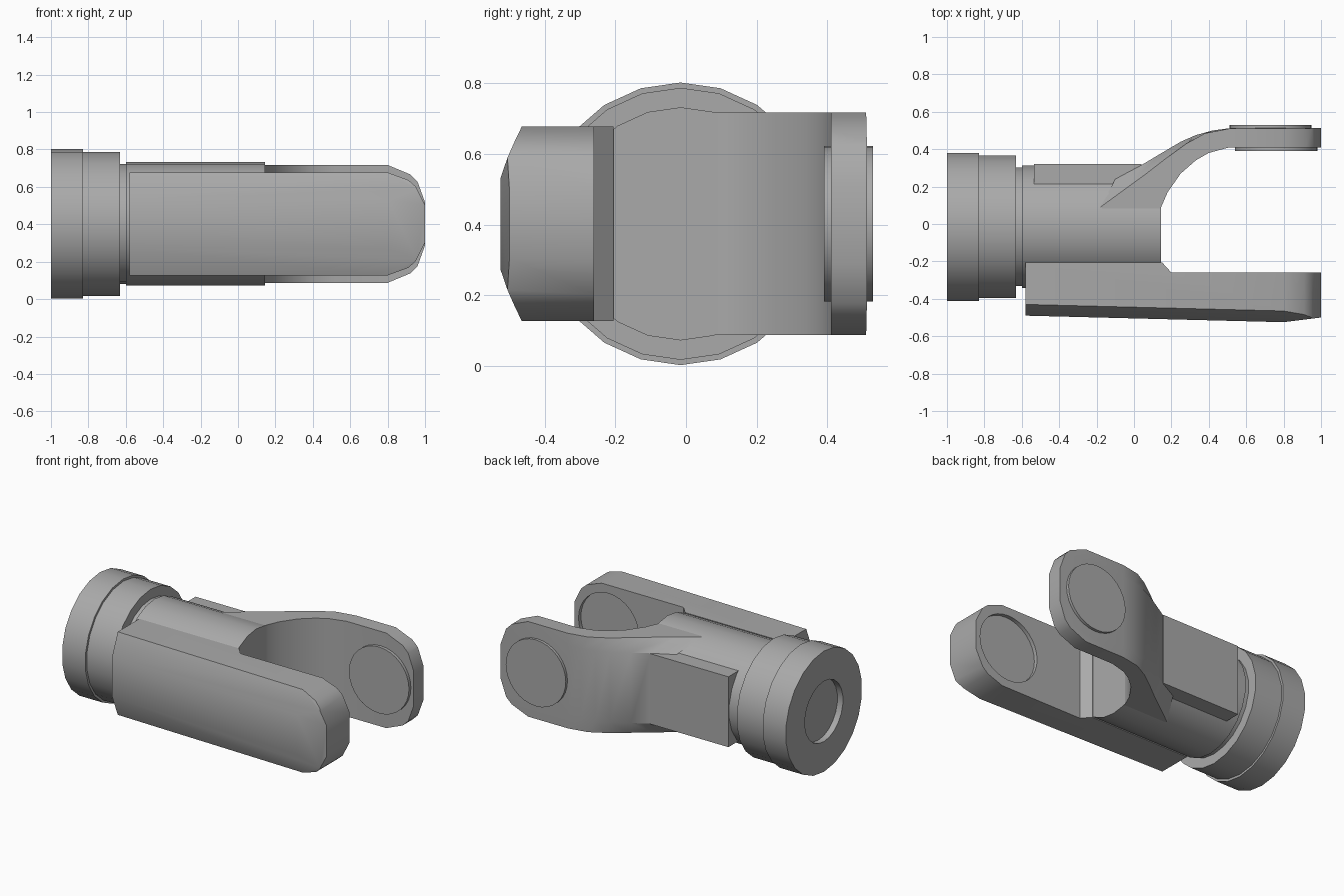
import bpy, bmesh, math
from mathutils import Vector, Matrix

if "Cube" in bpy.data.objects:
    bpy.data.objects.remove(bpy.data.objects["Cube"], do_unlink=True)

AXIS_Y, AXIS_Z = -0.015, 0.402

steel = bpy.data.materials.new("grey_steel")
steel.use_nodes = True
steel.diffuse_color = (0.4, 0.4, 0.4, 1)
steel.node_tree.nodes["Principled BSDF"].inputs["Base Color"].default_value = (0.4, 0.4, 0.4, 1)


def finish(name, bm, smooth=True):
    bmesh.ops.remove_doubles(bm, verts=bm.verts, dist=0.0005)
    bmesh.ops.recalc_face_normals(bm, faces=bm.faces)
    mesh = bpy.data.meshes.new(name)
    bm.to_mesh(mesh)
    bm.free()
    mesh.materials.append(steel)
    obj = bpy.data.objects.new(name, mesh)
    bpy.context.collection.objects.link(obj)
    if smooth:
        bpy.ops.object.select_all(action='DESELECT')
        obj.select_set(True)
        bpy.context.view_layer.objects.active = obj
        bpy.ops.object.shade_smooth_by_angle(angle=math.radians(30))
    return obj


def slice_off(bm, point, normal):
    """Cut away everything in front of a plane and cap the cut."""
    geom = bm.verts[:] + bm.edges[:] + bm.faces[:]
    cut = bmesh.ops.bisect_plane(bm, geom=geom, plane_co=point, plane_no=normal,
                                 dist=0.0001, clear_outer=True)["geom_cut"]
    edges = [e for e in cut if isinstance(e, bmesh.types.BMEdge) and e.is_boundary]
    if edges:
        bmesh.ops.edgeloop_fill(bm, edges=edges)


def round_tip(bm, outline):
    """Trim the end of an arm to a faceted round, above and below the axis."""
    for (x0, h0), (x1, h1) in zip(outline, outline[1:]):
        for side in (1, -1):
            slice_off(bm, Vector((x0, 0, AXIS_Z + side * h0)),
                      Vector((h0 - h1, 0, side * (x1 - x0))).normalized())


def disc(name, x, y0, y1, radius):
    bm = bmesh.new()
    place = Matrix.Translation((x, (y0 + y1) / 2, AXIS_Z)) @ Matrix.Rotation(math.pi / 2, 4, 'X')
    bmesh.ops.create_cone(bm, cap_ends=True, segments=32, radius1=radius, radius2=radius,
                          depth=y1 - y0, matrix=place)
    return finish(name, bm)


# Turned barrel with stepped collar and shallow end bore
profile = [(-0.96, 0), (-0.96, 0.2), (-1, 0.2), (-1, 0.4), (-0.83, 0.4), (-0.83, 0.385),
           (-0.63, 0.385), (-0.63, 0.32), (-0.6, 0.32), (-0.6, 0.33), (0.145, 0.33), (0.145, 0)]
bm = bmesh.new()
verts = [bm.verts.new((x, AXIS_Y, AXIS_Z + r)) for x, r in profile]
edges = [bm.edges.new(pair) for pair in zip(verts, verts[1:])]
bmesh.ops.spin(bm, geom=verts + edges, cent=(0, AXIS_Y, AXIS_Z), axis=(1, 0, 0),
               angle=math.tau, steps=22, use_duplicate=False)
finish("barrel_and_collar", bm)

# Flat pad on the back of the barrel
bm = bmesh.new()
bmesh.ops.create_cube(bm, size=1, matrix=Matrix.Translation((-0.2475, 0.21, AXIS_Z))
                      @ Matrix.Diagonal((0.575, 0.22, 0.466, 1)))
finish("back_pad", bm, smooth=False)

# Front arm: plan outline extruded upward, then chamfered and rounded
plan = [(-0.58, -0.205), (0.15, -0.205), (0.2, -0.26), (1, -0.26),
        (1, -0.5), (0.8, -0.525), (-0.58, -0.49)]
HALF = 0.275
bm = bmesh.new()
base = bm.faces.new([bm.verts.new((x, y, AXIS_Z - HALF)) for x, y in plan])
top = bmesh.ops.extrude_face_region(bm, geom=[base])["geom"]
bmesh.ops.translate(bm, vec=(0, 0, 2 * HALF),
                    verts=[v for v in top if isinstance(v, bmesh.types.BMVert)])
for side in (1, -1):
    a = Vector((-0.58, -0.49, AXIS_Z + side * 0.13))
    b = Vector((0.8, -0.525, AXIS_Z + side * 0.13))
    c = Vector((-0.58, -0.43, AXIS_Z + side * HALF))
    normal = (b - a).cross(c - a).normalized()
    slice_off(bm, a, normal if normal.z * side > 0 else -normal)
round_tip(bm, [(0.8, HALF), (0.91, 0.235), (0.95, 0.2), (1, 0.1)])
front_arm = finish("front_arm", bm)

# Round recess in the inner face of the front arm
cutter = disc("recess_cutter", 0.75, -0.285, -0.2, 0.22)
cutter.hide_render = True
mod = front_arm.modifiers.new("recess", 'BOOLEAN')
mod.operation = 'DIFFERENCE'
mod.solver = 'EXACT'
mod.object = cutter
bpy.ops.object.select_all(action='DESELECT')
bpy.context.view_layer.objects.active = front_arm
front_arm.select_set(True)
bpy.ops.object.modifier_apply(modifier=mod.name)
bpy.data.objects.remove(cutter, do_unlink=True)

# Back arm: loft of sections (inner point, outer rim point, outer middle point)
sections = [((0.12, -0.1), (-0.18, 0.09), (-0.1, 0.24)),
            ((0.145, 0.09), (-0.05, 0.185), (0.04, 0.315)),
            ((0.18, 0.17), (0.06, 0.265), (0.14, 0.375)),
            ((0.25, 0.27), (0.17, 0.35), (0.25, 0.44)),
            ((0.33, 0.34), (0.28, 0.43), (0.33, 0.475)),
            ((0.4, 0.38), (0.38, 0.485), (0.42, 0.5)),
            ((0.51, 0.41), (0.51, 0.51), (0.51, 0.512)),
            ((1, 0.41), (1, 0.51), (1, 0.512))]
TALL, MID = 0.315, 0.233
bm = bmesh.new()
rings = []
for inner, rim, middle in sections:
    corners = [(inner, -TALL), (inner, TALL), (rim, TALL),
               (middle, MID), (middle, -MID), (rim, -TALL)]
    rings.append([bm.verts.new((p[0], p[1], AXIS_Z + h)) for p, h in corners])
for r0, r1 in zip(rings, rings[1:]):
    for i in range(6):
        j = (i + 1) % 6
        bm.faces.new((r0[i], r0[j], r1[j], r1[i]))
bm.faces.new(rings[0])
bm.faces.new(rings[-1])
round_tip(bm, [(0.8, TALL), (0.92, 0.265), (0.96, 0.225), (1, 0.115)])
finish("back_arm", bm)

# Bearing caps standing proud of the back arm
disc("outer_bearing_cap", 0.73, 0.5, 0.53, 0.22)
disc("inner_bearing_cap", 0.76, 0.39, 0.42, 0.22)
